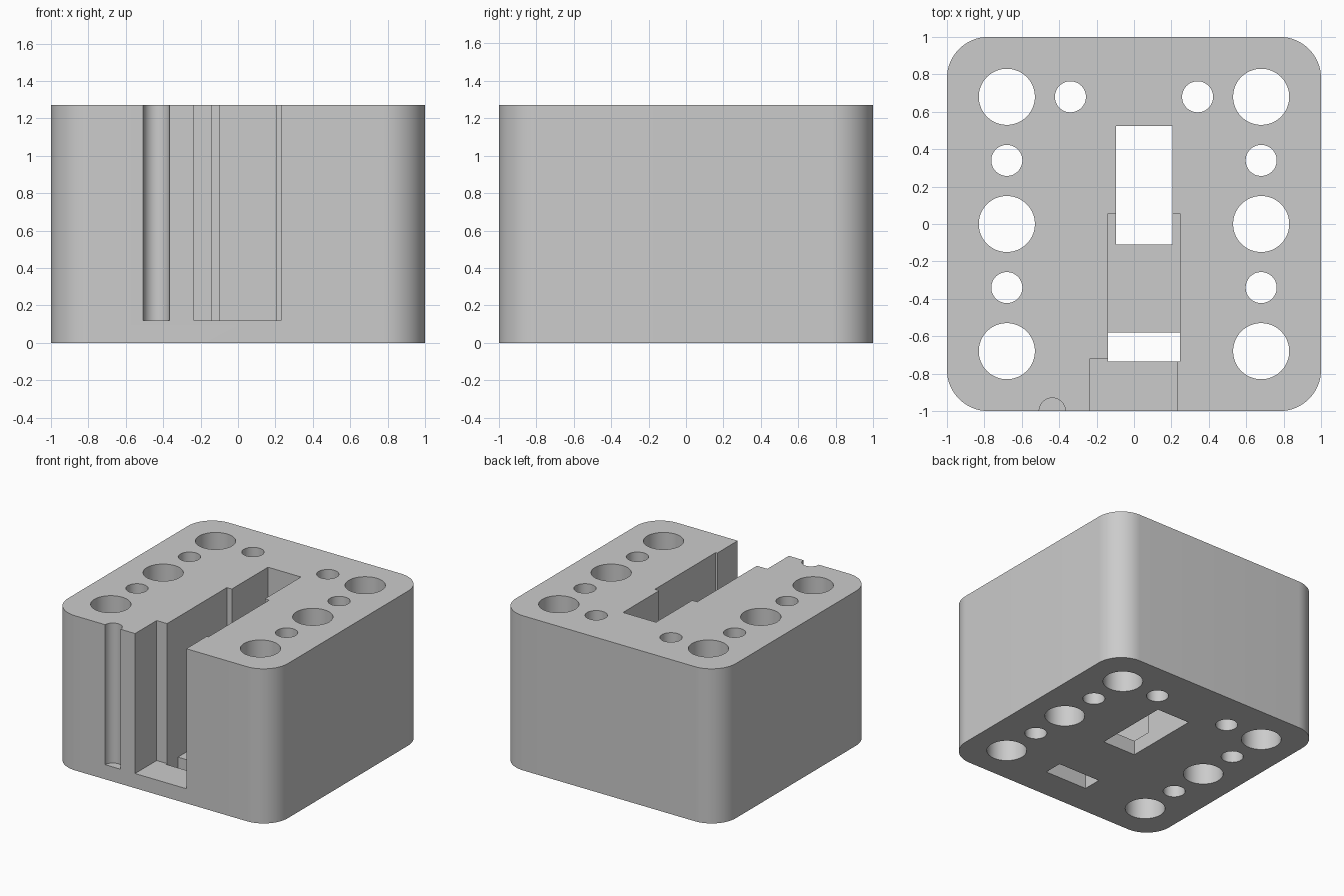
import bpy, bmesh, math
from mathutils import Matrix

if "Cube" in bpy.data.objects:
    bpy.data.objects.remove(bpy.data.objects["Cube"], do_unlink=True)

HEIGHT = 1.27
FLOOR = 0.12
CORNER = 0.22

grey = bpy.data.materials.new("plain grey")
grey.use_nodes = True
grey.diffuse_color = (0.6, 0.6, 0.6, 1)
grey.node_tree.nodes["Principled BSDF"].inputs["Base Color"].default_value = (0.6, 0.6, 0.6, 1)


def add_object(name, bm):
    mesh = bpy.data.meshes.new(name)
    bm.to_mesh(mesh)
    bm.free()
    mesh.materials.append(grey)
    obj = bpy.data.objects.new(name, mesh)
    bpy.context.collection.objects.link(obj)
    return obj


def add_box(bm, x0, x1, y0, y1, z0, z1):
    centre = Matrix.Translation(((x0 + x1) / 2, (y0 + y1) / 2, (z0 + z1) / 2))
    size = Matrix.Diagonal((x1 - x0, y1 - y0, z1 - z0, 1))
    bmesh.ops.create_cube(bm, size=1, matrix=centre @ size)


def add_cylinder(bm, x, y, radius, z0, z1):
    bmesh.ops.create_cone(bm, cap_ends=True, segments=64, radius1=radius, radius2=radius,
                          depth=z1 - z0, matrix=Matrix.Translation((x, y, (z0 + z1) / 2)))


def cut(name, bm):
    cutter = add_object(name, bm)
    cutter.hide_render = True
    cutter.hide_viewport = True
    mod = block.modifiers.new(name, "BOOLEAN")
    mod.operation = "DIFFERENCE"
    mod.solver = "EXACT"
    mod.object = cutter
    return cutter


# Block with rounded vertical corners
bm = bmesh.new()
add_box(bm, -1, 1, -1, 1, 0, HEIGHT)
uprights = [e for e in bm.edges if abs(e.verts[0].co.z - e.verts[1].co.z) > 1]
bmesh.ops.bevel(bm, geom=uprights, offset=CORNER, segments=16, profile=0.5, affect="EDGES")
block = add_object("block", bm)

top, under = HEIGHT + 0.2, -0.2
cutters = []

# Round through holes: large ones in two columns, small ones between them
bm = bmesh.new()
for side in (-0.68, 0.68):
    for y in (-0.68, 0, 0.68):
        add_cylinder(bm, side, y, 0.15, under, top)
    for y in (-0.34, 0.34):
        add_cylinder(bm, side, y, 0.083, under, top)
    add_cylinder(bm, side / 2, 0.68, 0.083, under, top)
cutters.append(cut("round_holes_cutter", bm))

# Stepped channel open to the front, ending on a floor
channels = {
    "front_channel_cutter": (-0.235, 0.23, -1.2, -0.72, FLOOR, top),
    "middle_channel_cutter": (-0.14, 0.245, -0.735, 0.055, FLOOR, top),
    "front_slot_cutter": (-0.14, 0.245, -0.735, -0.58, under, top),
    "rear_slot_cutter": (-0.095, 0.205, -0.11, 0.525, under, top),
}
for name, bounds in channels.items():
    bm = bmesh.new()
    add_box(bm, *bounds)
    cutters.append(cut(name, bm))

# Half-round groove in the front
bm = bmesh.new()
add_cylinder(bm, -0.437, -1, 0.07, FLOOR, top)
cutters.append(cut("groove_cutter", bm))

# Apply the cuts, then discard the cutters
bpy.context.view_layer.update()
bpy.context.view_layer.objects.active = block
block.select_set(True)
for mod in list(block.modifiers):
    bpy.ops.object.modifier_apply(modifier=mod.name)
for cutter in cutters:
    bpy.data.objects.remove(cutter, do_unlink=True)

# Smooth curved walls, sharp edges elsewhere
bpy.ops.object.shade_smooth_by_angle(angle=math.radians(30))
